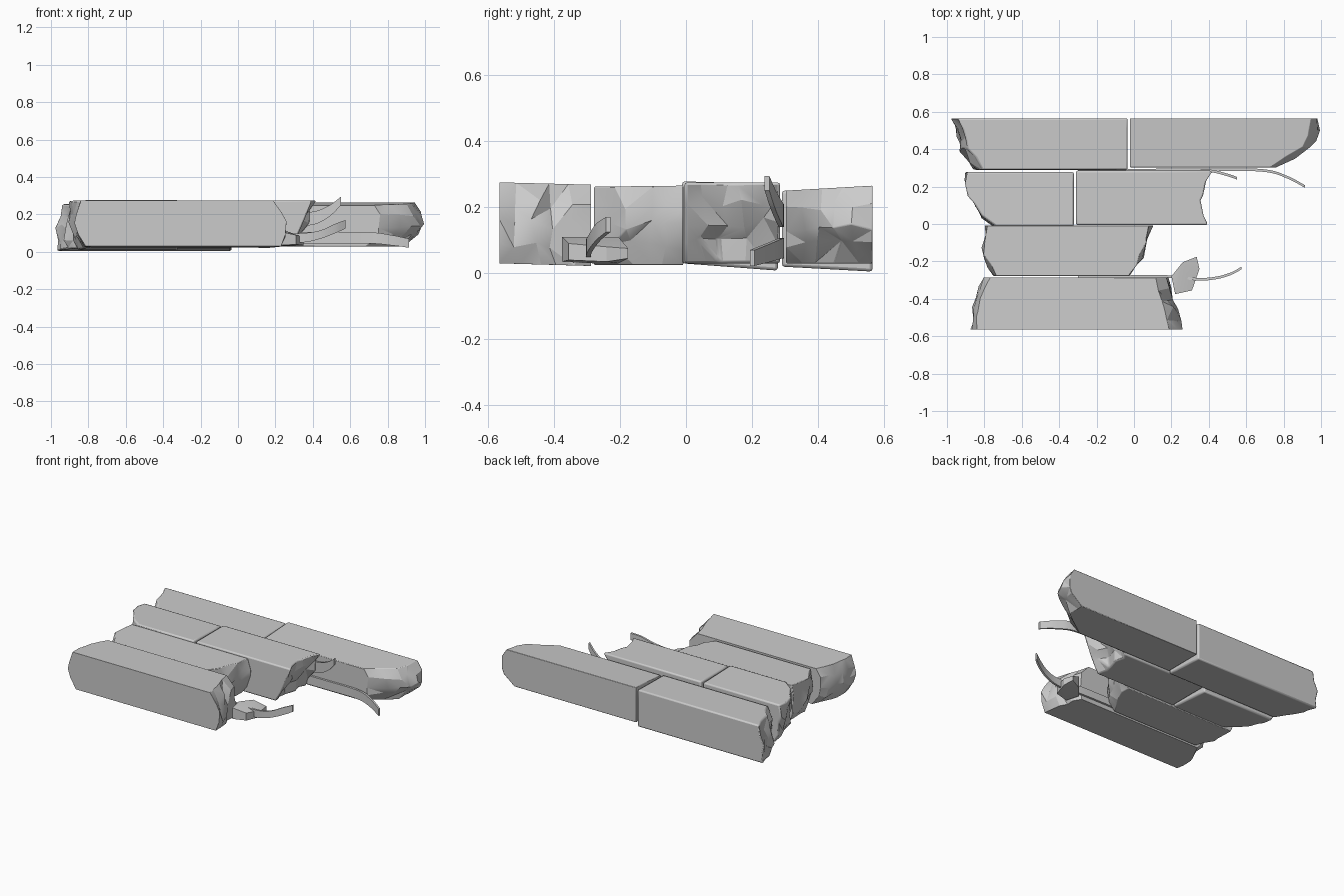
import bpy, bmesh, random
from mathutils import Vector

if "Cube" in bpy.data.objects:
    bpy.data.objects.remove(bpy.data.objects["Cube"])

random.seed(7)
NY, NZ = 6, 5


def lerp_list(vals, t):
    """Sample an evenly spaced list of values at t in 0..1."""
    f = t * (len(vals) - 1)
    i = min(int(f), len(vals) - 2)
    return vals[i] + (vals[i + 1] - vals[i]) * (f - i)


def finish(name, bm, bevel=0.0):
    bmesh.ops.recalc_face_normals(bm, faces=bm.faces[:])
    me = bpy.data.meshes.new(name)
    bm.to_mesh(me)
    bm.free()
    ob = bpy.data.objects.new(name, me)
    bpy.context.collection.objects.link(ob)
    if bevel:
        mod = ob.modifiers.new("worn_edges", 'BEVEL')
        mod.width = bevel
        mod.segments = 2
        mod.limit_method = 'ANGLE'
        mod.angle_limit = 0.87
    bpy.ops.object.select_all(action='DESELECT')
    ob.select_set(True)
    bpy.context.view_layer.objects.active = ob
    bpy.ops.object.shade_smooth_by_angle(angle=0.35)
    return ob


def block(name, y, zb, zt, left, right, lz=(0, 0, 0), rz=(0, 0, 0), rough=(0.012, 0.012)):
    """Stone bar along x. left/right: end x from front to back; lz/rz: x shift bottom to top.
    zb, zt: bottom and top height at the front and back."""
    bm = bmesh.new()
    ends = []
    for prof, shift, r in ((left, lz, rough[0]), (right, rz, rough[1])):
        g = {}
        for i in range(NY):
            for k in range(NZ):
                u, v = i / (NY - 1), k / (NZ - 1)
                inner = 0 < i < NY - 1 and 0 < k < NZ - 1
                x = lerp_list(prof, u) + lerp_list(shift, v) + random.uniform(-r, r)
                uu = u + (random.uniform(-.06, .06) if 0 < i < NY - 1 and r else 0)
                vv = v + (random.uniform(-.07, .07) if 0 < k < NZ - 1 and r else 0)
                b, t = lerp_list(zb, uu), lerp_list(zt, uu)
                g[i, k] = bm.verts.new((x, y[0] + (y[1] - y[0]) * uu, b + (t - b) * vv))
        for i in range(NY - 1):
            for k in range(NZ - 1):
                q = [g[i, k], g[i + 1, k], g[i + 1, k + 1], g[i, k + 1]]
                if random.random() < .5:
                    q = q[1:] + q[:1]
                bm.faces.new(q[:3])
                bm.faces.new((q[0], q[2], q[3]))
        ends.append(g)
    ring = ([(i, 0) for i in range(NY)] + [(NY - 1, k) for k in range(1, NZ)]
            + [(i, NZ - 1) for i in range(NY - 2, -1, -1)] + [(0, k) for k in range(NZ - 2, 0, -1)])
    # long sides are four single faces between the two broken ends
    a, b = ends
    n = len(ring)
    corners = [0, NY - 1, NY + NZ - 2, 2 * NY + NZ - 3, n]
    for s, e in zip(corners, corners[1:]):
        side = [ring[j % n] for j in range(s, e + 1)]
        bm.faces.new([a[p] for p in side] + [b[p] for p in reversed(side)])
    return finish(name, bm, 0.009)


def strap(name, pts, thick=0.014):
    """Bent metal strip from (x, y, z low, z high) stations."""
    bm = bmesh.new()
    n = 8
    rows = []
    cols = [[p[c] for p in pts] for c in range(4)]
    steps = (len(pts) - 1) * n
    for s in range(steps + 1):
        # Catmull-Rom through the stations
        i = min(s // n, len(pts) - 2)
        t = s / n - i
        val = []
        for c in cols:
            p0, p1, p2, p3 = c[max(i - 1, 0)], c[i], c[i + 1], c[min(i + 2, len(c) - 1)]
            val.append(.5 * (2 * p1 + (p2 - p0) * t + (2 * p0 - 5 * p1 + 4 * p2 - p3) * t * t
                             + (3 * p1 - p0 - 3 * p2 + p3) * t ** 3))
        x, yy, lo, hi = val
        h = thick / 2
        rows.append([bm.verts.new(v) for v in
                     ((x, yy - h, lo), (x, yy + h, lo), (x, yy + h, hi), (x, yy - h, hi))])
    for r, q in zip(rows, rows[1:]):
        for j in range(4):
            bm.faces.new((r[j], r[(j + 1) % 4], q[(j + 1) % 4], q[j]))
    bm.faces.new(rows[0])
    bm.faces.new(rows[-1])
    return finish(name, bm)


# Stone blocks, front row to back row
block("front_block", (-.565, -.287), (.03, .022), (.275, .268),
      (-.85, -.85, -.83, -.79), (.24, .22, .20, .175),
      lz=(.04, -.01, -.02, .01), rz=(.0, .02, .0, -.05))
block("second_block", (-.278, -.008), (.025, .025), (.262, .265),
      (-.74, -.80, -.81, -.795), (-.03, .03, .075, .085),
      lz=(.03, 0, 0, .0), rz=(-.05, 0, .01, 0))
block("third_left_block", (-.012, .278), (.03, .008), (.278, .27),
      (-.75, -.85, -.895, -.905), (-.322, -.322),
      lz=(.06, .01, 0, 0), rough=(.014, 0))
block("third_right_block", (-.005, .285), (.03, .03), (.275, .275),
      (-.31, -.31), (.375, .35, .36, .395),
      rz=(-.07, -.05, 0, .01), rough=(0, .02))
block("rear_left_block", (.29, .565), (.02, .005), (.25, .255),
      (-.86, -.94, -.935, -.985), (-.034, -.034),
      lz=(0, .02, .02, .05), rough=(.016, 0))
block("rear_right_block", (.303, .565), (.03, .03), (.25, .265),
      (-.022, -.022), (.76, .91, .97, .985),
      rz=(-.09, 0, .01, -.03), rough=(0, .016))

# Bent metal straps sticking out of the joints
strap("upper_strap", [(-.3, .285, .14, .21), (.25, .289, .14, .21), (.40, .285, .145, .215),
                      (.49, .265, .19, .25), (.55, .245, .25, .295)])
strap("lower_strap", [(-.3, .285, .045, .105), (.45, .290, .045, .105), (.70, .285, .045, .105),
                      (.82, .25, .035, .09), (.915, .20, .022, .07)])
strap("front_strap", [(-.3, -.280, .05, .10), (.15, -.280, .05, .10), (.34, -.295, .05, .10),
                      (.44, -.288, .07, .115), (.52, -.265, .10, .15), (.575, -.235, .125, .17)])

# Loose stone chip beside the front strap
bm = bmesh.new()
for x, y, lo, hi in ((.20, -.28, .03, .11), (.22, -.375, .035, .11), (.31, -.355, .04, .09),
                     (.35, -.24, .035, .08), (.335, -.175, .045, .075), (.26, -.205, .03, .11)):
    bm.verts.new((x, y, lo))
    bm.verts.new((x, y, hi))
bmesh.ops.convex_hull(bm, input=bm.verts[:])
finish("loose_chip", bm)
